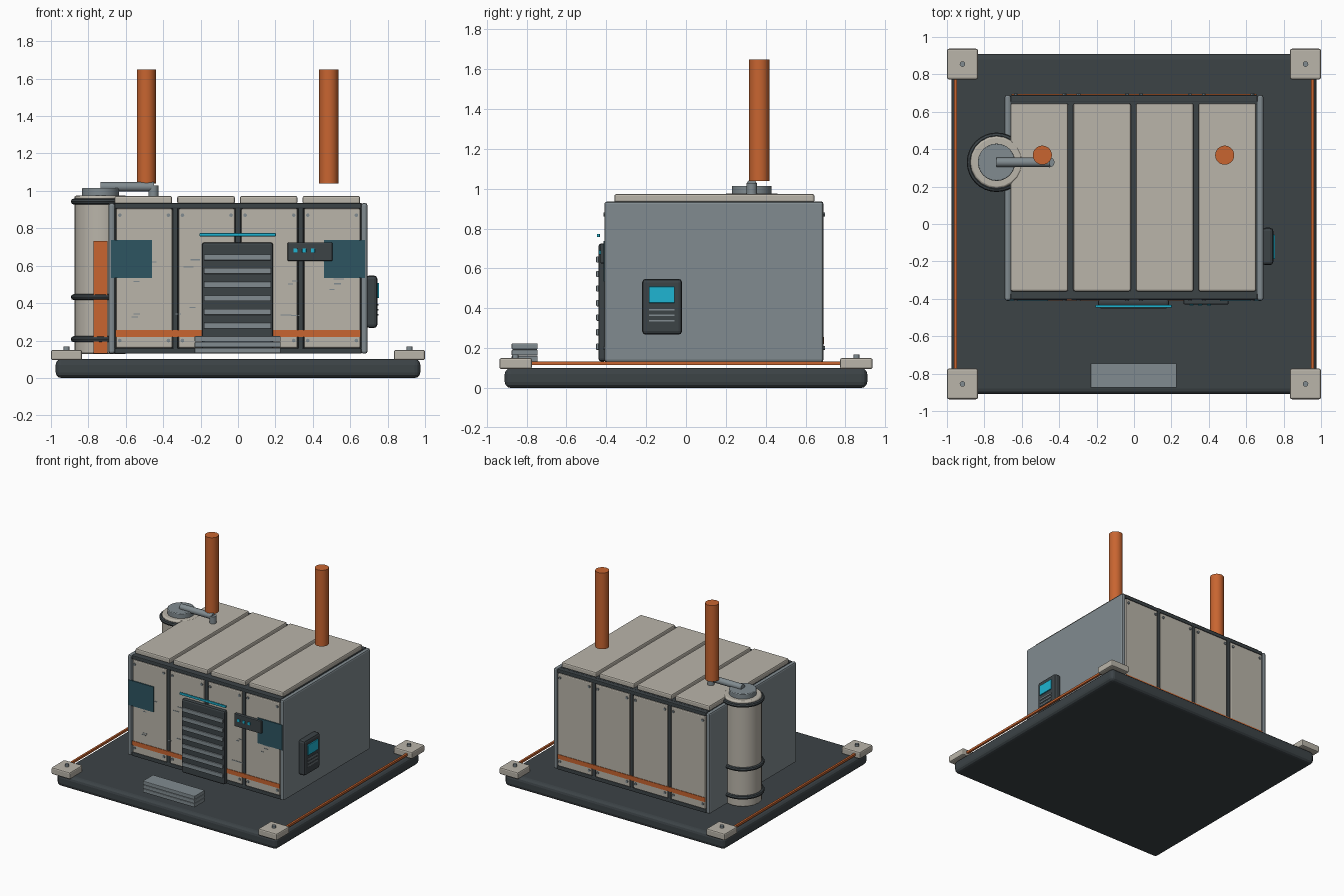
import bpy, math, random
from mathutils import Vector

if "Cube" in bpy.data.objects:
    bpy.data.objects.remove(bpy.data.objects["Cube"])

random.seed(4)


def mat(name, rgb):
    m = bpy.data.materials.new(name)
    m.diffuse_color = (*rgb, 1)
    m.use_nodes = True
    m.node_tree.nodes["Principled BSDF"].inputs["Base Color"].default_value = m.diffuse_color
    return m


BEIGE = mat("beige", (0.49, 0.46, 0.40))
DARK = mat("dark", (0.045, 0.056, 0.062))
STEEL = mat("steel", (0.22, 0.26, 0.28))
ORANGE = mat("orange", (0.58, 0.13, 0.03))
CYAN = mat("cyan", (0.013, 0.46, 0.65))
GLASS = mat("teal_glass", (0.026, 0.09, 0.12))


def finish(name, m):
    o = bpy.context.object
    o.name = name
    o.data.materials.append(m)
    return o


def add_bevel(o, width, segments=2):
    b = o.modifiers.new("bevel", "BEVEL")
    b.width, b.segments = width, segments


def box(name, m, x, y, z, bevel=0.0, segments=2):
    """Box from (min, max) ranges on each axis."""
    bpy.ops.mesh.primitive_cube_add(size=1)
    o = finish(name, m)
    for v in o.data.vertices:
        v.co = Vector([(r[0] + r[1]) / 2 + c * (r[1] - r[0]) for r, c in zip((x, y, z), v.co)])
    if bevel:
        add_bevel(o, bevel, segments)
    return o


def rod(name, m, a, b, r, sides=24, bevel=0.0):
    """Cylinder between two points."""
    a, b = Vector(a), Vector(b)
    bpy.ops.mesh.primitive_cylinder_add(vertices=sides, radius=r, depth=(b - a).length, location=(a + b) / 2)
    o = finish(name, m)
    o.rotation_euler = (b - a).to_track_quat("Z", "Y").to_euler()
    bpy.ops.object.shade_smooth_by_angle(angle=math.radians(25))
    if bevel:
        add_bevel(o, bevel)
    return o


# base slab, corner feet and edge trim
box("base_slab", DARK, (-0.975, 0.975), (-0.91, 0.91), (0, 0.1), 0.03, 3)
for sx in (-1, 1):
    for sy in (-1, 1):
        cx, cy = sx * 0.917, sy * 0.855
        box("corner_foot", BEIGE, (cx - 0.083, cx + 0.083), (cy - 0.082, cy + 0.082), (0.095, 0.15), 0.01)
        rod("foot_bolt", STEEL, (cx, cy, 0.145), (cx, cy, 0.168), 0.015, 12)
    box("edge_trim", ORANGE, (sx * 0.955 - 0.008, sx * 0.955 + 0.008), (-0.78, 0.78), (0.115, 0.132))

# cabin core and side walls
box("cabin_core", DARK, (-0.66, 0.66), (-0.375, 0.655), (0.13, 0.935))
for sx in (-1, 1):
    box("side_wall", STEEL, (sx * 0.675 - 0.017, sx * 0.675 + 0.017), (-0.41, 0.69), (0.13, 0.935), 0.012)

# wall panels, ribs, rails, bolts and stripes on the front and back
for side, yc in (("front", -0.385), ("back", 0.67)):
    s = -1 if side == "front" else 1
    face = yc + s * 0.02
    for i in range(4):
        cx = -0.502 + i * 0.335
        box(side + "_panel", BEIGE, (cx - 0.151, cx + 0.151), (yc - 0.02, yc + 0.02), (0.16, 0.905), 0.008)
        for dx in (-0.13, 0.13):
            for z in (0.2, 0.87):
                rod("panel_bolt", STEEL, (cx + dx, face - s * 0.005, z), (cx + dx, face + s * 0.008, z), 0.01, 8)
    for x in (-0.335, 0, 0.335):
        box(side + "_rib", DARK, (x - 0.014, x + 0.014), (yc - 0.017, yc + 0.017), (0.14, 0.92), 0.005)
    for z in (0.145, 0.92):
        box(side + "_rail", DARK, (-0.66, 0.66), (yc - 0.019, yc + 0.019), (z - 0.015, z + 0.015), 0.006)
    box(side + "_stripe", ORANGE, (-0.655, 0.655), (face - 0.004, face + 0.004), (0.22, 0.255))

# roof panels
for i in range(4):
    cx = -0.506 + i * 0.335
    box("roof_panel", BEIGE, (cx - 0.154, cx + 0.154), (-0.36, 0.645), (0.93, 0.973), 0.01)

# louvred door with light bar
box("door", DARK, (-0.193, 0.188), (-0.44, -0.4), (0.133, 0.725), 0.014)
for i in range(7):
    z = 0.645 - i * 0.073
    box("door_slat", STEEL, (-0.182, 0.177), (-0.451, -0.43), (z - 0.016, z + 0.016), 0.004)
box("door_light", CYAN, (-0.207, 0.203), (-0.447, -0.432), (0.757, 0.774), 0.004)

# steps
for i in range(3):
    z = 0.132 + i * 0.031
    box("step", STEEL, (-0.232, 0.228), (-0.875, -0.745), (z, z + 0.029), 0.004)

# windows
for sx in (-1, 1):
    box("window", GLASS, (sx * 0.57 - 0.11, sx * 0.57 + 0.11), (-0.413, -0.404), (0.535, 0.737))

# front status panel with indicator lights
box("status_panel", DARK, (0.265, 0.505), (-0.43, -0.4), (0.625, 0.725), 0.006)
for x in (0.307, 0.354, 0.4):
    box("indicator", CYAN, (x - 0.011, x + 0.011), (-0.437, -0.425), (0.67, 0.692), 0.003)

# scuff marks on the front panels
for cx in (-0.5, -0.27, 0.27, 0.5):
    for i in range(4):
        x, z, w = cx + random.uniform(-0.07, 0.05), random.uniform(0.3, 0.7), random.uniform(0.01, 0.03)
        box("scuff", STEEL, (x - w, x + w), (-0.407, -0.404), (z - 0.003, z + 0.003))

# control box on the right wall
box("control_box", DARK, (0.685, 0.745), (-0.22, -0.02), (0.267, 0.548), 0.018)
box("control_screen", CYAN, (0.74, 0.754), (-0.187, -0.057), (0.427, 0.508), 0.003)
for z in (0.338, 0.365, 0.392):
    box("control_slot", STEEL, (0.74, 0.75), (-0.187, -0.057), (z - 0.004, z + 0.004))

# side tank with bands, cap, pipe and marker strip
tx, ty = -0.735, 0.33
rod("tank", BEIGE, (tx, ty, 0.128), (tx, ty, 0.975), 0.14, 20, 0.01)
for z in (0.207, 0.432, 0.943):
    bpy.ops.mesh.primitive_torus_add(location=(tx, ty, z), major_radius=0.143, minor_radius=0.016,
                                     major_segments=32, minor_segments=8)
    finish("tank_band", DARK)
    bpy.ops.object.shade_smooth_by_angle()
rod("tank_cap", STEEL, (tx, ty, 0.97), (tx, ty, 1.015), 0.1, 24, 0.005)
rod("tank_pipe", STEEL, (tx, ty, 1.022), (-0.45, ty, 1.022), 0.025, 16)
rod("pipe_drop", STEEL, (-0.452, ty, 0.965), (-0.452, ty, 1.03), 0.027, 16)
box("tank_marker", ORANGE, (-0.772, -0.697), (0.182, 0.198), (0.13, 0.733))

# exhaust stacks
for x in (-0.49, 0.485):
    rod("exhaust_stack", ORANGE, (x, 0.368, 1.04), (x, 0.368, 1.65), 0.051, 32)
